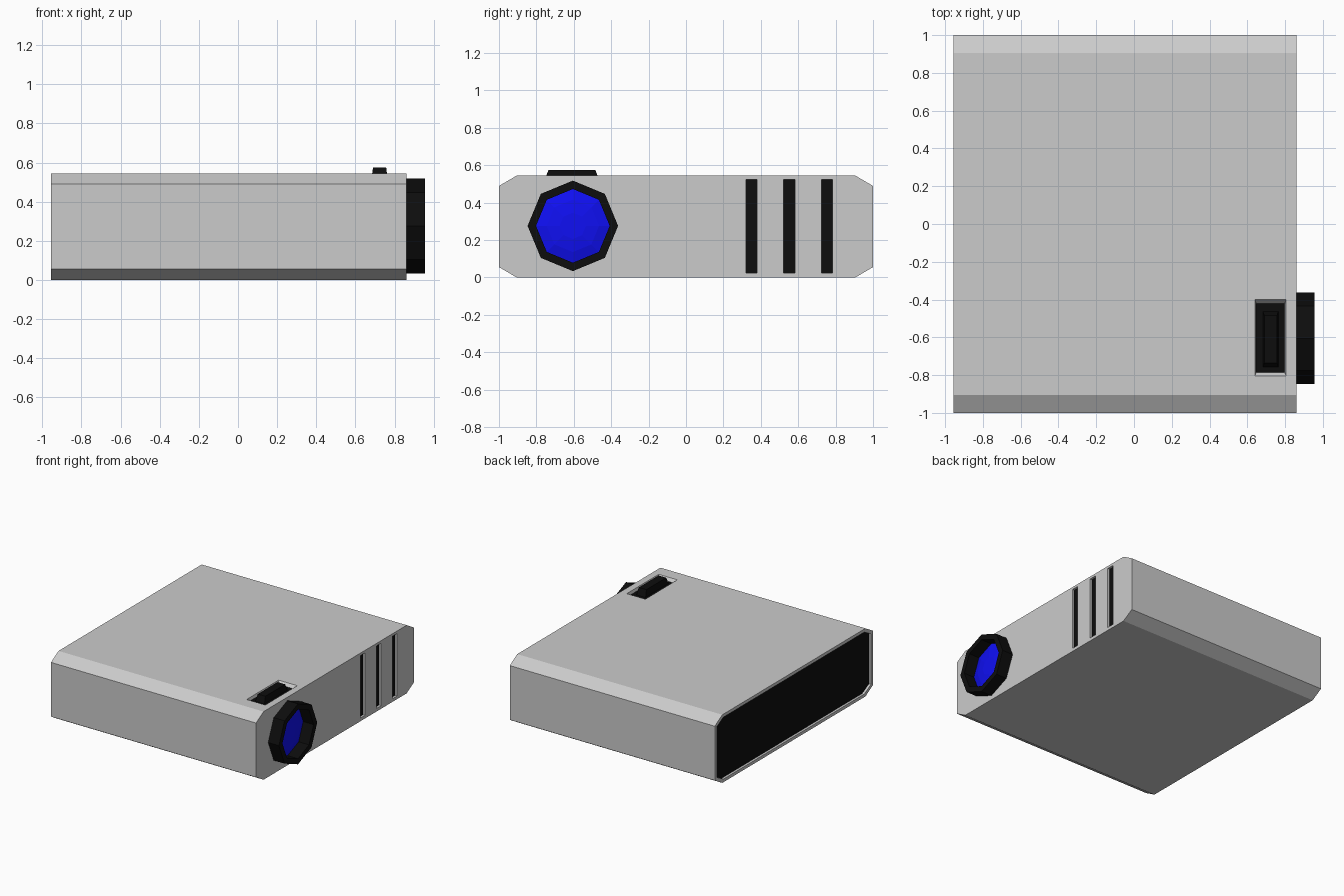
import bpy, bmesh
from math import sin, cos, pi

if "Cube" in bpy.data.objects:
    bpy.data.objects.remove(bpy.data.objects["Cube"])


def material(name, color):
    m = bpy.data.materials.new(name)
    m.diffuse_color = color
    m.use_nodes = True
    m.node_tree.nodes["Principled BSDF"].inputs["Base Color"].default_value = m.diffuse_color
    return m


BLACK = material("black", (0.004, 0.004, 0.004, 1))
BLUE = material("blue", (0.005, 0.005, 0.9, 1))


def loft(name, loops, mat=None, caps=True):
    """Skin a series of equal-length point loops into a flat-faced object."""
    bm = bmesh.new()
    rings = [[bm.verts.new(p) for p in loop] for loop in loops]
    for a, b in zip(rings, rings[1:]):
        for i in range(len(a)):
            j = (i + 1) % len(a)
            bm.faces.new((a[i], a[j], b[j], b[i]))
    if caps:
        bm.faces.new(rings[0])
        bm.faces.new(rings[-1])
    bmesh.ops.remove_doubles(bm, verts=bm.verts, dist=1e-5)
    bmesh.ops.recalc_face_normals(bm, faces=bm.faces)
    mesh = bpy.data.meshes.new(name)
    bm.to_mesh(mesh)
    bm.free()
    ob = bpy.data.objects.new(name, mesh)
    bpy.context.collection.objects.link(ob)
    if mat:
        mesh.materials.append(mat)
    return ob


def rect(x0, x1, y0, y1, z):
    return [(x0, y0, z), (x1, y0, z), (x1, y1, z), (x0, y1, z)]


def box(name, x0, x1, y0, y1, z0, z1, mat=None):
    return loft(name, [rect(x0, x1, y0, y1, z0), rect(x0, x1, y0, y1, z1)], mat)


def cut(target, cutter):
    mod = target.modifiers.new("cut", 'BOOLEAN')
    mod.operation = 'DIFFERENCE'
    mod.solver = 'EXACT'
    mod.object = cutter
    bpy.context.view_layer.objects.active = target
    bpy.ops.object.modifier_apply(modifier=mod.name)
    bpy.data.objects.remove(cutter)


X0, X1, H = -0.955, 0.86, 0.545


def section(x, inset=0.0):
    """Chamfered body cross-section at x, shrunk by inset."""
    y, z, cy, cz = 1 - inset, H / 2 - inset, 0.905 - inset * 0.6, 0.217 - inset * 0.6
    pts = [(-cy, -z), (cy, -z), (y, -cz), (y, cz), (cy, z), (-cy, z), (-y, cz), (-y, -cz)]
    return [(x, a, b + H / 2) for a, b in pts]


# Housing
body = loft("housing", [section(X0), section(X1)])

# Recessed dark panel on the left end
D = 0.02
cut(body, loft("cutter", [section(X0 - 0.1, 0.025), section(X0 + D, 0.025)]))
loft("end_panel", [section(X0 + D - 0.002, 0.025), section(X0 + D + 0.005, 0.025)], BLACK)

# Vent slots on the right side
for i, y in enumerate((0.35, 0.552, 0.754)):
    y0, y1, z0, z1 = y - 0.03, y + 0.03, 0.025, 0.525
    cut(body, box("cutter", X1 - D, X1 + 0.1, y0, y1, z0, z1))
    box(f"vent_{i + 1}", X1 - D - 0.005, X1 - D + 0.002, y0, y1, z0, z1, BLACK)

# Button well with sloping walls, and its dark floor
floor = H - 0.025
cut(body, loft("cutter", [rect(0.647, 0.798, -0.785, -0.42, floor),
                          rect(0.64, 0.805, -0.805, -0.40, H),
                          rect(0.64, 0.805, -0.805, -0.40, H + 0.1)]))
box("button_well_floor", 0.647, 0.798, -0.785, -0.42, floor - 0.005, floor + 0.002, BLACK)

# Button
loft("button", [rect(0.682, 0.764, -0.757, -0.463, floor),
                rect(0.69, 0.757, -0.735, -0.485, 0.575)], BLACK)


def octagon(x, r):
    return [(x, -0.605 + r * cos(k * pi / 4), 0.276 + r * sin(k * pi / 4)) for k in range(8)]


# Lens barrel: an open octagonal tube
barrel = [(X1, 0.242), (0.955, 0.242), (0.955, 0.197), (X1, 0.197), (X1, 0.242)]
loft("lens_barrel", [octagon(x, r) for x, r in barrel], BLACK, caps=False)

# Lens glass: shallow faceted dome
dome = [(X1 - 0.005, 0.197), (X1 + 0.003, 0.197), (X1 + 0.018, 0.14), (X1 + 0.026, 0.07)]
loft("lens_glass", [octagon(x, r) for x, r in dome], BLUE)
